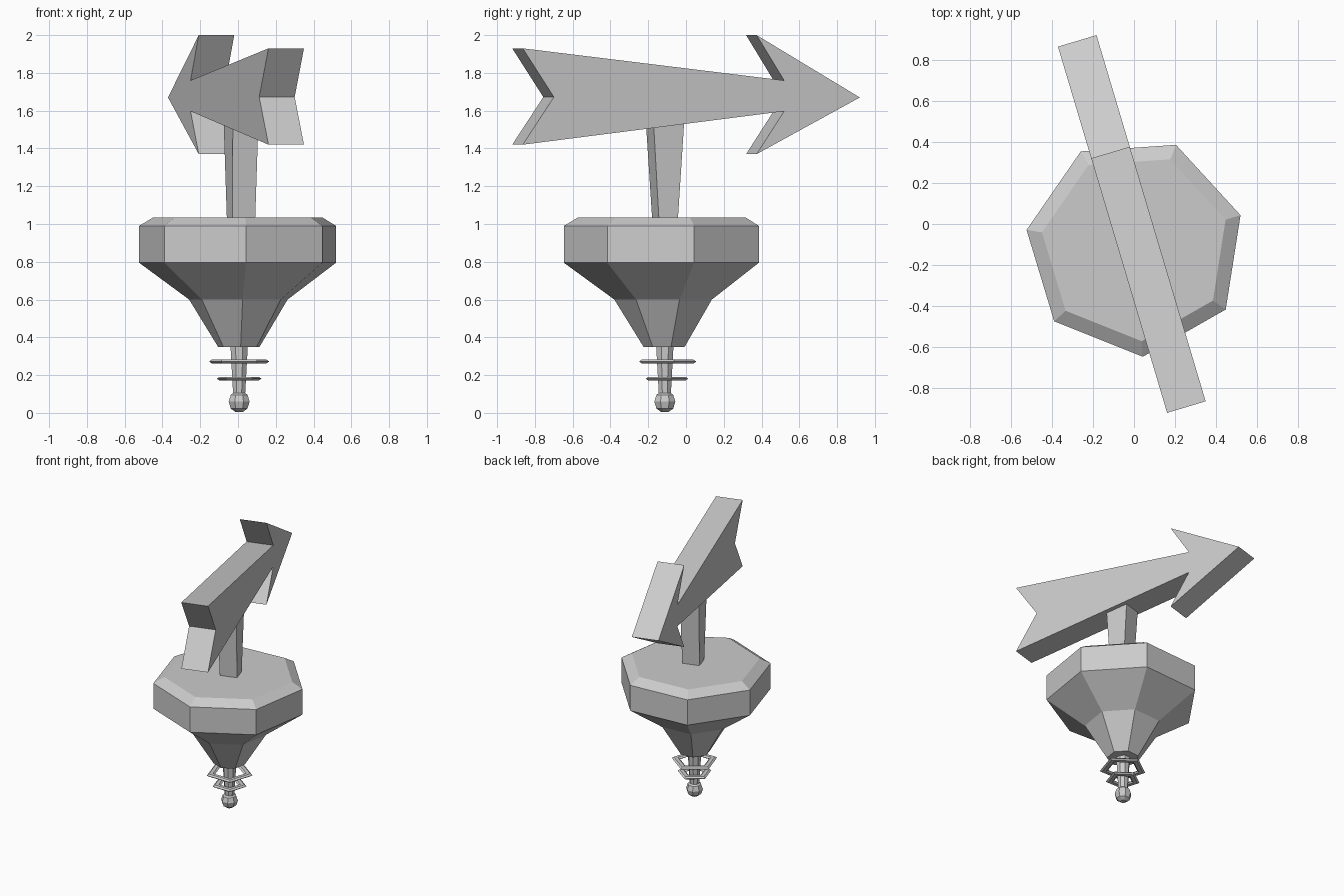
import bpy, bmesh, math
from mathutils import Vector

if "Cube" in bpy.data.objects:
    bpy.data.objects.remove(bpy.data.objects["Cube"])

AXIS = Vector((0.006, -0.112, 0))
TURN = math.radians(16.6)          # heading of the arrow and its post


def finish(name, bm):
    bmesh.ops.recalc_face_normals(bm, faces=bm.faces)
    mesh = bpy.data.meshes.new(name)
    bm.to_mesh(mesh)
    bm.free()
    obj = bpy.data.objects.new(name, mesh)
    bpy.context.collection.objects.link(obj)
    return obj


def lathe(name, profile, sides, start, closed=False):
    """Sweep (radius, z) points round the axis; closed makes a ring."""
    bm = bmesh.new()
    rings = []
    for r, z in profile:
        angles = [math.radians(start) + math.tau * i / sides for i in range(sides)]
        rings.append([bm.verts.new(AXIS + Vector((r * math.cos(a), r * math.sin(a), z)))
                      for a in angles])
    pairs = list(zip(rings, rings[1:]))
    if closed:
        pairs.append((rings[-1], rings[0]))
    else:
        bm.faces.new(rings[0])
        bm.faces.new(rings[-1])
    for a, b in pairs:
        for i in range(sides):
            j = (i + 1) % sides
            bm.faces.new((a[i], a[j], b[j], b[i]))
    return finish(name, bm)


# Seven-sided body
lathe("body", [(0.113, 0.35), (0.268, 0.60), (0.536, 0.795), (0.536, 0.99), (0.46, 1.035)],
      7, 16.8)

# Lower spindle and ball finial
lathe("spindle", [(0.034, 0.09), (0.05, 0.36)], 8, 22.5)
lathe("ball", [(0.02, 0.004), (0.048, 0.023), (0.06, 0.06), (0.048, 0.096), (0.02, 0.115)],
      8, 22.5)

# Thin five-sided rings
for name, r, z in (("upper_ring", 0.167, 0.272), ("lower_ring", 0.124, 0.181)):
    h = 0.01
    lathe(name, [(r, z), (r - 0.015, z + h), (r - 0.045, z + h),
                 (r - 0.06, z), (r - 0.045, z - h), (r - 0.015, z - h)], 5, 90, True)

# Flared rectangular post
bm = bmesh.new()
loops = []
for w, l, z in ((0.125, 0.104, 1.02), (0.142, 0.172, 1.56)):
    loops.append([bm.verts.new((sx * w / 2, sy * l / 2, z))
                  for sx, sy in ((-1, -1), (1, -1), (1, 1), (-1, 1))])
for i in range(4):
    j = (i + 1) % 4
    bm.faces.new((loops[0][i], loops[0][j], loops[1][j], loops[1][i]))
for loop in loops:
    bm.faces.new(loop)
post = finish("post", bm)
post.location = (0.016, -0.111, 0)
post.rotation_euler.z = TURN

# Arrow: side profile extruded across its width
outline = [(0.93, 1.67), (0.36, 2.0), (0.512, 1.76), (-0.932, 1.93), (-0.76, 1.672),
           (-0.932, 1.42), (0.512, 1.597), (0.36, 1.37)]
bm = bmesh.new()
near = [bm.verts.new((0.098, u, z)) for u, z in outline]
far = [bm.verts.new((-0.098, u, z)) for u, z in outline]
bm.faces.new(near)
bm.faces.new(far)
for i in range(len(outline)):
    j = (i + 1) % len(outline)
    bm.faces.new((near[i], near[j], far[j], far[i]))
arrow = finish("arrow", bm)
arrow.location = (-0.011, 0.001, 0)
arrow.rotation_euler.z = TURN
